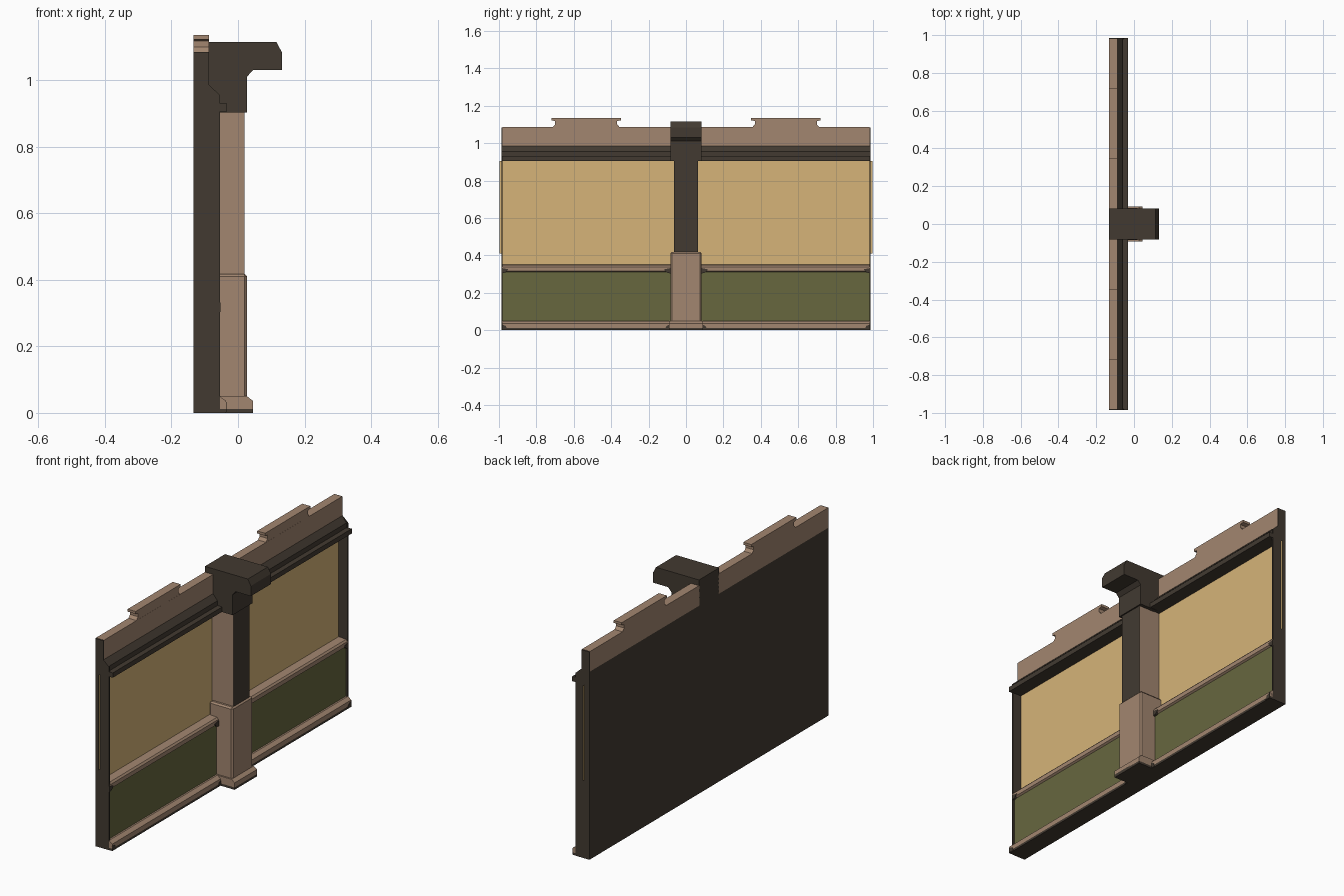
import bpy, bmesh

if "Cube" in bpy.data.objects:
    bpy.data.objects.remove(bpy.data.objects["Cube"])


def material(name, r, g, b):
    m = bpy.data.materials.new(name)
    lin = [((c / 255 + 0.055) / 1.055) ** 2.4 for c in (r, g, b)]
    m.diffuse_color = (*lin, 1)
    m.use_nodes = True
    m.node_tree.nodes["Principled BSDF"].inputs["Base Color"].default_value = m.diffuse_color
    return m


DARK = material("dark_brown", 66, 58, 49)
TAN = material("dusty_tan", 162, 134, 112)
SAND = material("sand_yellow", 214, 180, 120)
GREEN = material("olive_green", 103, 103, 63)


def extrude(name, profile, axis, a, b, mat, bevel=0):
    """Extrude a profile: (x, z) points along y, or (y, z) points along x."""
    bm = bmesh.new()
    place = (lambda p, t: (p[0], t, p[1])) if axis == 'y' else (lambda p, t: (t, p[0], p[1]))
    lo = [bm.verts.new(place(p, a)) for p in profile]
    if a == b:
        bm.faces.new(lo)
    else:
        hi = [bm.verts.new(place(p, b)) for p in profile]
        bm.faces.new(lo)
        bm.faces.new(hi)
        for i in range(len(lo)):
            j = (i + 1) % len(lo)
            bm.faces.new((lo[i], lo[j], hi[j], hi[i]))
        bmesh.ops.recalc_face_normals(bm, faces=bm.faces)
    me = bpy.data.meshes.new(name)
    bm.to_mesh(me)
    bm.free()
    me.materials.append(mat)
    ob = bpy.data.objects.new(name, me)
    bpy.context.collection.objects.link(ob)
    if bevel:
        mod = ob.modifiers.new("bevel", 'BEVEL')
        mod.width = bevel
        mod.segments = 1
    return ob


def rect(a0, a1, b0, b1):
    return [(a0, b0), (a1, b0), (a1, b1), (a0, b1)]


BACK, END = -0.133, 0.985

# full-length parts: back board, sole, skirting and top rail
extrude("back_board", rect(BACK, -0.108, 0, 0.98), 'y', -END, END, DARK)
extrude("sole", rect(BACK, -0.036, 0, 0.012), 'y', -END, END, DARK)
extrude("skirting", [(-0.108, 0.012), (-0.036, 0.012), (-0.036, 0.036), (-0.055, 0.05),
                     (-0.108, 0.05)], 'y', -END, END, TAN)
extrude("green_panel", rect(-0.108, -0.064, 0.05, 0.315), 'y', -END + .001, END - .001, GREEN)
extrude("dado_ledge", [(-0.108, 0.315), (-0.064, 0.31), (-0.054, 0.316), (-0.054, 0.338),
                       (-0.062, 0.347), (-0.108, 0.35)], 'y', -END + .001, END - .001, TAN)
extrude("top_rail", [(-0.108, 0.905), (-0.033, 0.905), (-0.033, 0.93), (-0.06, 0.93),
                     (-0.06, 0.955), (-0.087, 0.985), (-0.108, 0.985)], 'y', -END, END, DARK)

for s, side in ((-1, "left"), (1, "right")):
    # thin yellow sheet that pokes out past the end plate
    sheet = [(0.06, 0.34), (0.98, 0.34), (0.98, 0.41), (0.998, 0.41), (0.998, 0.905), (0.06, 0.905)]
    extrude(side + "_sand_sheet", [(s * y, z) for y, z in sheet], 'x', -0.105, -0.105, SAND)
    # end plate
    extrude(side + "_end_plate", [(BACK, 0), (-0.054, 0), (-0.054, 0.955), (-0.087, 0.985),
                                  (-0.087, 1.084), (BACK, 1.084)], 'y', s * 0.98, s * 0.986, DARK)
    # tan capping wall
    extrude(side + "_cap_wall", [(BACK, 0.98), (-0.108, 0.98), (-0.108, 0.965), (-0.0865, 0.965),
                                 (-0.0865, 1.085), (BACK, 1.085)], 'y', s * 0.08, s * 0.98, TAN)
    # flared tab with a lip on top
    tab = [(0.355, 1.085), (0.368, 1.10), (0.368, 1.118), (0.348, 1.122), (0.348, 1.135),
           (0.72, 1.135), (0.72, 1.122), (0.70, 1.118), (0.70, 1.10), (0.713, 1.085)]
    extrude(side + "_top_tab", [(s * y, z) for y, z in tab], 'x', BACK, -0.087, TAN)
    # small dark trim ends next to the end plates and the post
    for where, y, d in (("outer", END, -1), ("inner", 0.083, 1)):
        up = [(0, 0.303), (0.02, 0.308), (0.035, 0.325), (0, 0.332)]
        low = [(0, 0.002), (0.032, 0.002), (0.022, 0.022), (0, 0.032)]
        for label, pts, x1 in (("ledge", up, -0.052), ("skirting", low, -0.034)):
            extrude(f"{side}_{where}_{label}_end", [(s * (y + d * p), z) for p, z in pts],
                    'x', -0.07, x1, DARK)

# upper post: tan sides with a dark front
upper = extrude("upper_post", rect(-0.108, 0.02, 0.40, 0.91), 'y', -0.065, 0.065, TAN)
upper.data.materials.append(DARK)
for f in upper.data.polygons:
    if f.normal.x > 0.9:
        f.material_index = 1

# lower post with chamfered top, and its foot
extrude("lower_post", rect(-0.108, 0.027, 0.012, 0.418), 'y', -0.084, 0.084, TAN, 0.008)
extrude("post_foot", [(-0.06, 0.012), (0.045, 0.012), (0.045, 0.036), (0.027, 0.05),
                      (-0.06, 0.05)], 'y', -0.092, 0.092, TAN)
extrude("foot_sole", rect(-0.06, 0.045, 0, 0.016), 'y', -0.092, 0.092, DARK)

# bracket with a hooked nose
extrude("hook_bracket", [(BACK, 0.91), (-0.06, 0.903), (0.027, 0.903), (0.027, 1.01),
                         (0.045, 1.03), (0.132, 1.03), (0.132, 1.083), (0.115, 1.115),
                         (BACK, 1.115)], 'y', -0.083, 0.083, DARK)
